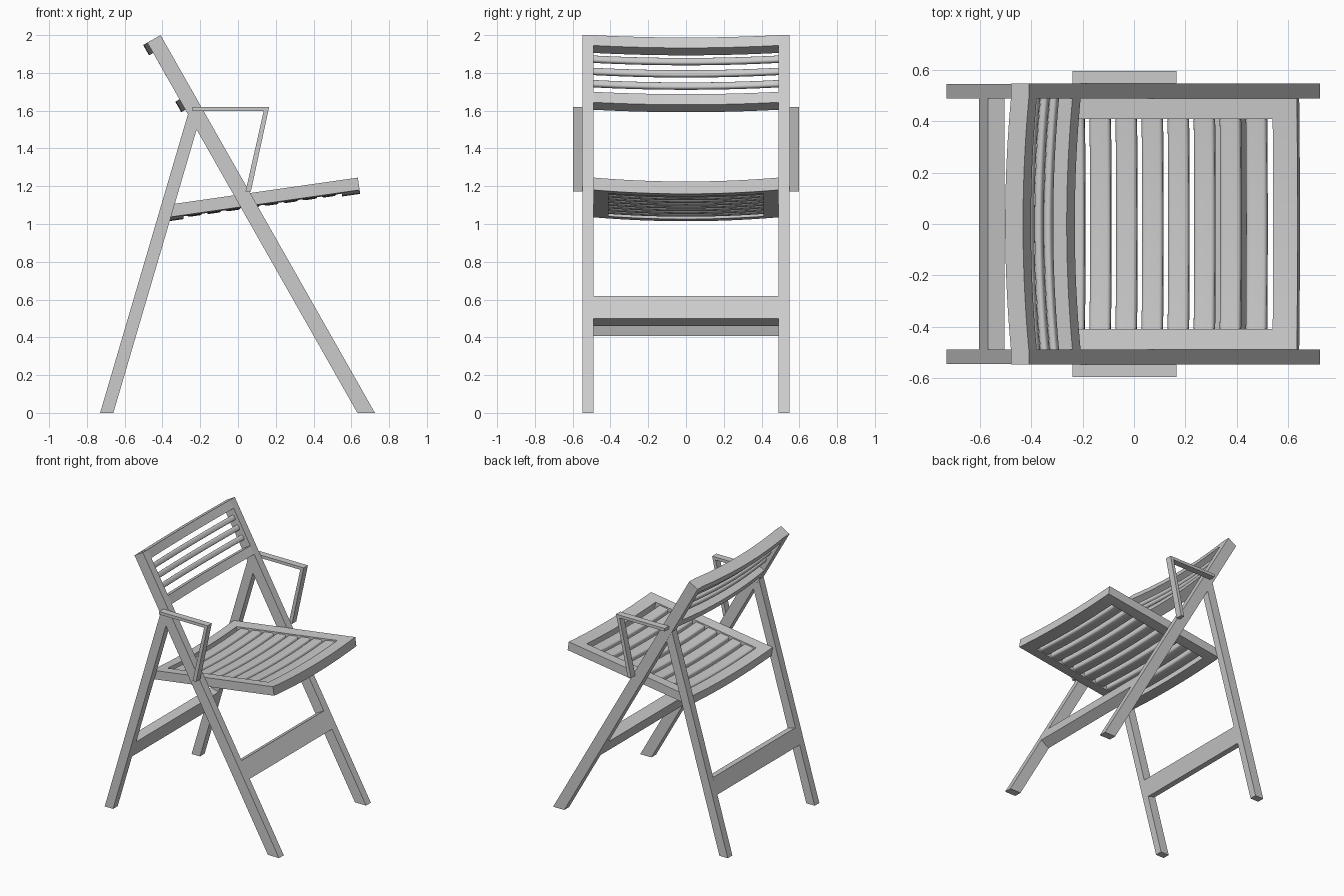
import bpy, bmesh, math
from mathutils import Vector

if "Cube" in bpy.data.objects:
    bpy.data.objects.remove(bpy.data.objects["Cube"])

IN, OUT = 0.49, 0.547      # inner and outer y of the leg frames


def prism(name, profile, y0, y1, bend=(0, 0), segs=1, mirror=False):
    """Extrude an (x, z) profile along y, bowed towards `bend` at y = 0."""
    bm = bmesh.new()
    rings = []
    for i in range(segs + 1):
        y = y0 + (y1 - y0) * i / segs
        k = max(0.0, 1 - (y / IN) ** 2)
        rings.append([bm.verts.new((x + bend[0] * k, y, z + bend[1] * k)) for x, z in profile])
    n = len(profile)
    for a, b in zip(rings, rings[1:]):
        for j in range(n):
            bm.faces.new((a[j], a[(j + 1) % n], b[(j + 1) % n], b[j]))
    bm.faces.new(rings[0])
    bm.faces.new(rings[-1])
    bmesh.ops.recalc_face_normals(bm, faces=bm.faces)
    me = bpy.data.meshes.new(name)
    bm.to_mesh(me)
    bm.free()
    ob = bpy.data.objects.new(name, me)
    bpy.context.collection.objects.link(ob)
    if mirror:
        m = ob.modifiers.new("Mirror", 'MIRROR')
        m.use_axis = (False, True, False)
    bpy.context.view_layer.objects.active = ob
    ob.select_set(True)
    bpy.ops.object.shade_smooth_by_angle(angle=math.radians(35))
    ob.select_set(False)
    return ob


def rect(frame, a0, a1, b0, b1, r=0.0):
    """Rectangle, optionally with round corners, in a tilted (origin, a, b) frame."""
    o, a, b = frame
    pts = []
    for q, (ca, cb) in enumerate(((a1 - r, b1 - r), (a0 + r, b1 - r), (a0 + r, b0 + r), (a1 - r, b0 + r))):
        for k in range(5 if r else 1):
            t = math.radians(90 * q + 22.5 * k)
            pts.append(o + a * (ca + r * math.cos(t)) + b * (cb + r * math.sin(t)))
    return [tuple(p) for p in pts]


# Tilted frames: backrest (down the leg, backward) and seat (forward, up)
down = Vector((1.135, -2.0)).normalized()
back = Vector((down.y, -down.x))
BACK = (Vector((-0.41, 2.0)), down, back)
ahead = Vector((1, 0.1429)).normalized()
up = Vector((-ahead.y, ahead.x))
SEAT = (Vector((0, 1.155)), ahead, up)
bow, sag = back * 0.026, up * -0.021

# Long front legs running up into the backrest, and the rear legs
prism("front_leg", [(0.725, 0), (-0.41, 2.0), (-0.48, 1.96), (0.632, 0)], IN, OUT, mirror=True)
prism("rear_leg", [(-0.73, 0), (-0.66, 0), (-0.219, 1.5), (-0.265, 1.581)], IN, OUT - 0.002, mirror=True)

# Leg crossbars
u0 = (2.0 - 0.62) / -down.y
prism("front_crossbar", rect(BACK, u0, u0 + 0.138, 0, 0.08), -IN, IN)
rear_up = Vector((0.294, 1)).normalized()
REAR = (Vector((-0.605, 0.425)), rear_up, Vector((rear_up.y, -rear_up.x)))
prism("rear_crossbar", rect(REAR, 0, 0.125, 0, 0.067), -IN, IN)

# Backrest rails and slats, bowed backward
prism("top_rail", rect(BACK, 0, 0.063, 0, 0.08), -IN, IN, bow, 20)
prism("lower_back_rail", rect(BACK, 0.345, 0.409, 0, 0.08), -IN, IN, bow, 20)
for i in range(3):
    u = 0.124 + 0.0745 * i
    prism(f"back_slat_{i + 1}", rect(BACK, u - 0.019, u + 0.019, 0.025, 0.055, 0.012), -IN, IN, bow, 20)

# Seat frame and slats, dished in the middle
S0, S1, T = -0.383, 0.641, -0.066
prism("seat_side_rail", rect(SEAT, S0, S1, T, 0), 0.41, IN, sag, 4, mirror=True)
prism("seat_front_rail", rect(SEAT, 0.545, S1, T, 0), -0.41, 0.41, sag, 20)
prism("seat_rear_rail", rect(SEAT, S0, -0.303, T, 0), -0.41, 0.41, sag, 20)
for i in range(8):
    s = -0.241 + 0.1025 * i
    prism(f"seat_slat_{i + 1}", rect(SEAT, s - 0.041, s + 0.041, -0.058, -0.010, 0.014), -0.41, 0.41, sag, 20)

# Bent flat-bar armrests
prism("armrest", [(-0.24, 1.62), (0.165, 1.62), (0.068, 1.172), (0.04, 1.172),
                  (0.136, 1.598), (-0.24, 1.598)], OUT, 0.597, mirror=True)
